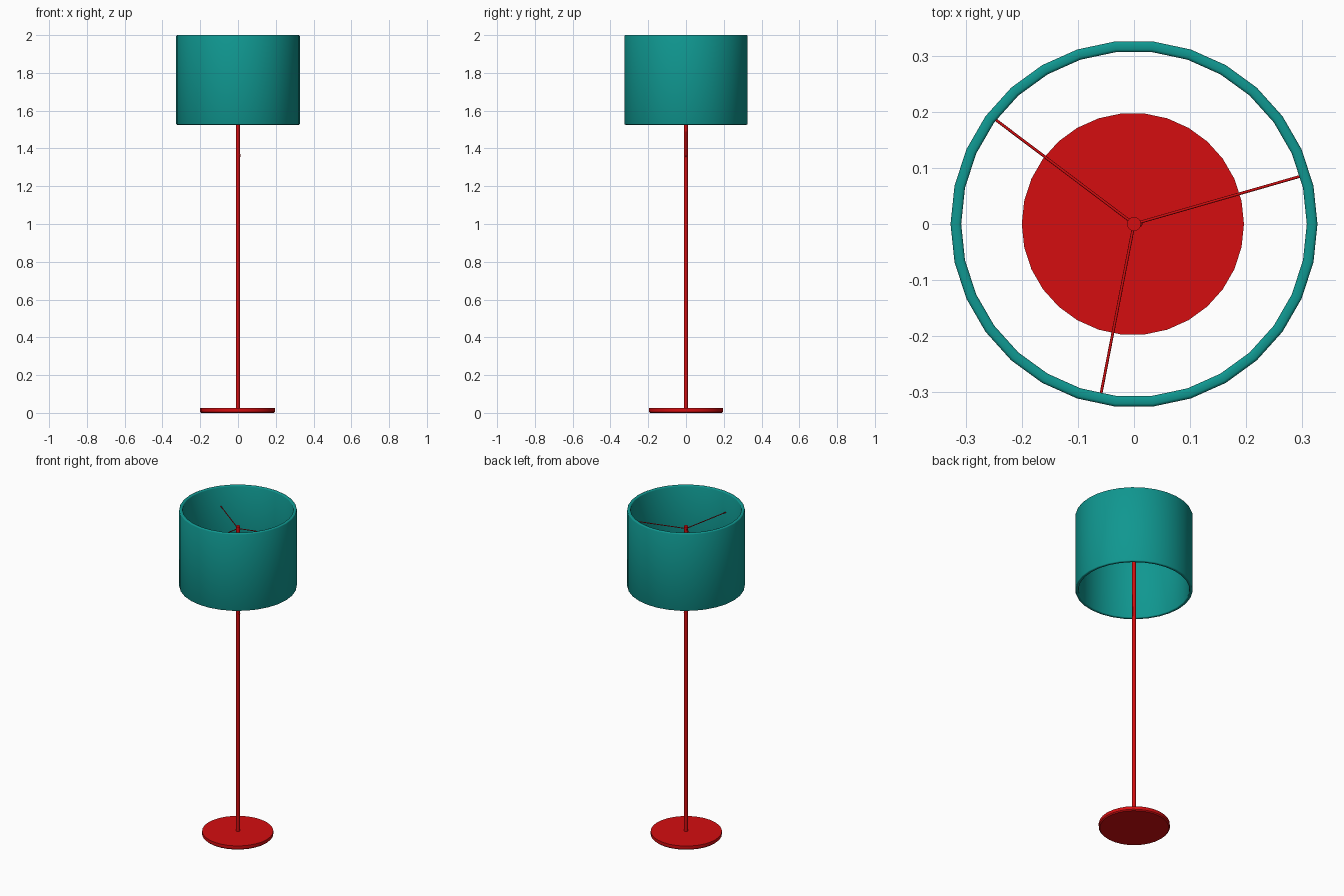
import bpy, bmesh
from math import radians, cos, sin, pi
from mathutils import Vector

cube = bpy.data.objects.get("Cube")
if cube:
    bpy.data.objects.remove(cube, do_unlink=True)


def make_material(name, color):
    mat = bpy.data.materials.new(name)
    mat.use_nodes = True
    mat.diffuse_color = color
    bsdf = next(n for n in mat.node_tree.nodes if n.type == 'BSDF_PRINCIPLED')
    bsdf.inputs["Base Color"].default_value = color
    bsdf.inputs["Roughness"].default_value = 0.6
    return mat


red = make_material("red metal", (0.66, 0.004, 0.005, 1))
teal = make_material("teal fabric", (0.005, 0.31, 0.28, 1))


def finish(obj, name, mat, angle=35):
    obj.name = name
    obj.data.materials.append(mat)
    bpy.ops.object.select_all(action='DESELECT')
    obj.select_set(True)
    bpy.context.view_layer.objects.active = obj
    bpy.ops.object.shade_smooth_by_angle(angle=radians(angle))
    return obj


def lathe(name, profile, sides, mat, closed=False, center=(0, 0, 0), angle=35):
    """Revolve (radius, z) points; open profiles get end caps."""
    bm = bmesh.new()
    rings = []
    for r, z in profile:
        rings.append([bm.verts.new((r * cos(2 * pi * i / sides), r * sin(2 * pi * i / sides), z))
                      for i in range(sides)])
    pairs = list(zip(rings, rings[1:]))
    if closed:
        pairs.append((rings[-1], rings[0]))
    else:
        bm.faces.new(rings[0])
        bm.faces.new(rings[-1])
    for a, b in pairs:
        for i in range(sides):
            j = (i + 1) % sides
            bm.faces.new((a[i], a[j], b[j], b[i]))
    bmesh.ops.recalc_face_normals(bm, faces=bm.faces)
    mesh = bpy.data.meshes.new(name)
    bm.to_mesh(mesh)
    bm.free()
    obj = bpy.data.objects.new(name, mesh)
    obj.location = center
    bpy.context.collection.objects.link(obj)
    return finish(obj, name, mat, angle)


def rod(name, start, end, radius, mat, sides=8):
    start, end = Vector(start), Vector(end)
    axis = end - start
    bpy.ops.mesh.primitive_cylinder_add(vertices=sides, radius=radius, depth=axis.length,
                                        location=(start + end) / 2,
                                        rotation=axis.to_track_quat('Z', 'Y').to_euler())
    return finish(bpy.context.object, name, mat, 50)


# Floor base and upright
lathe("base", [(0.192, 0), (0.198, 0.006), (0.198, 0.025)], 30, red, center=(-0.002, 0, 0))
rod("pole", (0, 0, 0.02), (0, 0, 1.88), 0.0105, red, 12)
rod("hub", (0, 0, 1.865), (0, 0, 1.895), 0.0125, red, 12)

# Open drum shade with thick, softly rounded rims
outer, inner, low, high, soft = 0.327, 0.308, 1.525, 2.0, 0.005
shade_profile = [(outer, low + soft), (outer, high - soft),
                 (outer - soft * 0.3, high - soft * 0.3), (outer - soft, high),
                 (inner + soft, high), (inner + soft * 0.3, high - soft * 0.3),
                 (inner, high - soft), (inner, low + soft),
                 (inner + soft * 0.3, low + soft * 0.3), (inner + soft, low),
                 (outer - soft, low), (outer - soft * 0.3, low + soft * 0.3)]
lathe("shade", shade_profile, 30, teal, closed=True, angle=60)

# Three spokes holding the shade
for i, degrees in enumerate((16, 143, 259)):
    a = radians(degrees)
    rod(f"spoke_{i + 1}", (0, 0, 1.88), (0.312 * cos(a), 0.312 * sin(a), 1.88), 0.0025, red)

# Pull cord with a small bead
rod("pull_cord", (0.008, 0, 1.6), (0.01, 0, 1.36), 0.002, red, 6)
bpy.ops.mesh.primitive_uv_sphere_add(segments=10, ring_count=6, radius=0.005, location=(0.01, 0, 1.36))
finish(bpy.context.object, "cord_bead", red, 60)
